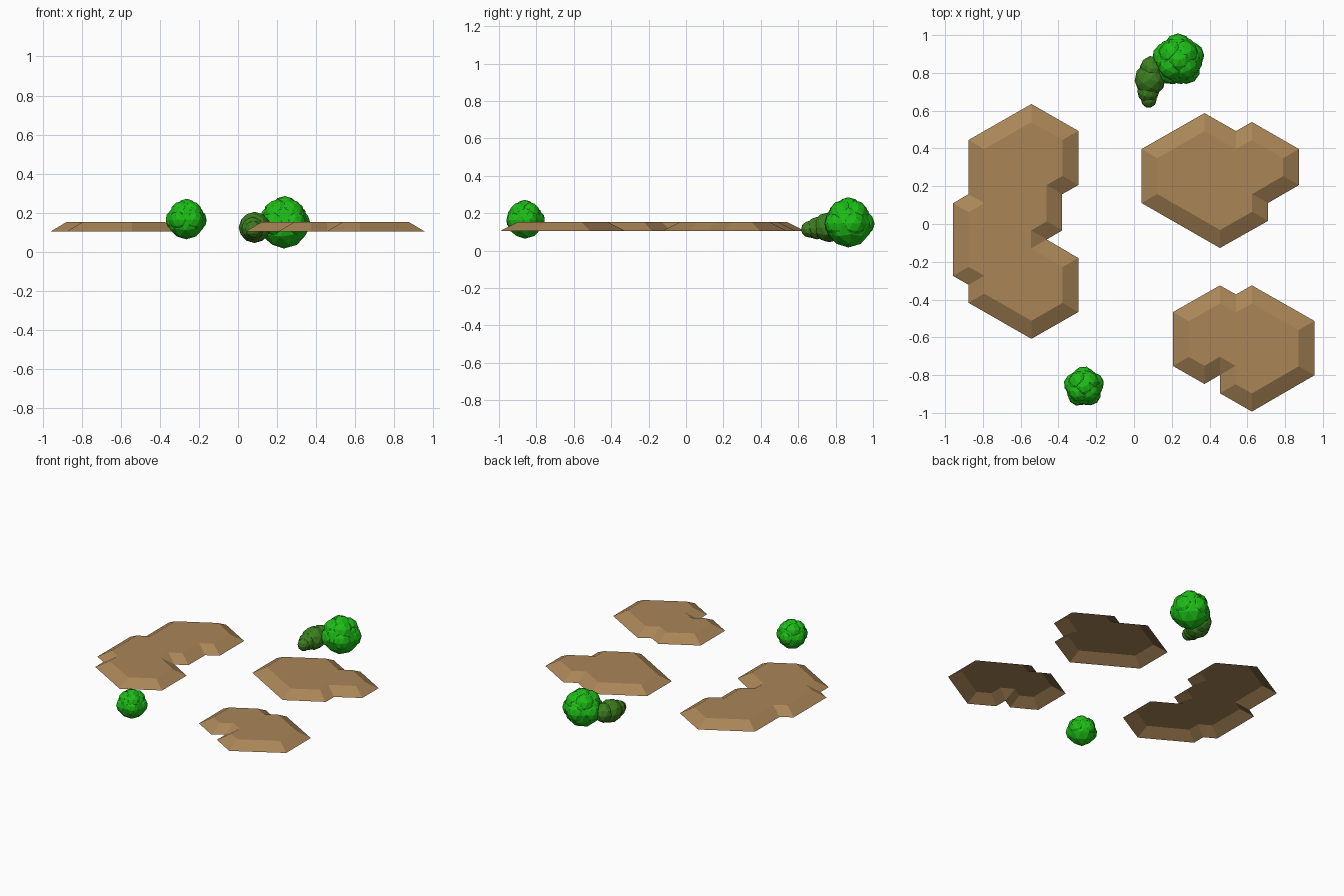
import bpy, bmesh, math, random
from mathutils import Vector, Matrix

if "Cube" in bpy.data.objects:
    bpy.data.objects.remove(bpy.data.objects["Cube"])

random.seed(4)
Z_LOW, Z_TOP, SLOPE = 0.105, 0.154, 0.083


def material(name, rgb):
    m = bpy.data.materials.new(name)
    m.diffuse_color = (*rgb, 1)
    m.use_nodes = True
    m.node_tree.nodes["Principled BSDF"].inputs["Base Color"].default_value = m.diffuse_color
    return m


earth = material("earth", (0.40, 0.235, 0.095))
leaf = material("bright_leaf", (0.012, 0.50, 0.008))
dark_leaf = material("dark_leaf", (0.045, 0.21, 0.014))


def finish(bm, name, mat):
    me = bpy.data.meshes.new(name)
    bm.to_mesh(me)
    bm.free()
    me.materials.append(mat)
    ob = bpy.data.objects.new(name, me)
    bpy.context.collection.objects.link(ob)
    return ob


def plateau(name, outline):
    """Flat top with sloping skirt, open below; outline is counter-clockwise."""
    pts = [Vector(p) for p in outline]
    n = len(pts)
    bm = bmesh.new()
    low = [bm.verts.new((p.x, p.y, Z_LOW)) for p in pts]
    inner = []
    for i, p in enumerate(pts):
        a = (p - pts[i - 1]).normalized()
        b = (pts[(i + 1) % n] - p).normalized()
        normals = [Vector((-a.y, a.x)), Vector((-b.y, b.x))]
        # very sharp inward corners get a blunted inner edge
        if normals[0].dot(normals[1]) < -0.2:
            normals.insert(1, (normals[0] + normals[1]).normalized())
        group = []
        for u, v in zip(normals, normals[1:]):
            q = p + SLOPE * (u + v) / (1 + u.dot(v))
            group.append(bm.verts.new((q.x, q.y, Z_TOP)))
        inner.append(group)
    bm.faces.new([v for g in inner for v in g])
    for i in range(n):
        j = (i + 1) % n
        bm.faces.new((low[i], low[j], inner[j][0], inner[i][-1]))
        if len(inner[i]) == 2:
            bm.faces.new((low[i], inner[i][1], inner[i][0]))
    return finish(bm, name, earth)


def bush(name, mat, balls):
    """Clump of faceted balls: (centre, radii)."""
    bm = bmesh.new()
    for centre, radii in balls:
        turn = Matrix.Rotation(random.uniform(0, math.pi), 4, 'Z')
        mat4 = Matrix.Translation(centre) @ Matrix.Diagonal((*radii, 1)) @ turn
        bmesh.ops.create_icosphere(bm, subdivisions=2, radius=1, matrix=mat4)
    return finish(bm, name, mat)


def round_bush(name, centre, r, lobe_r):
    """Core ball with overlapping lobes around its middle and top."""
    c = Vector(centre)
    balls = [(c, (r, r, r))]
    for count, tilt, start in ((5, 0.0, 0.35), (4, 0.85, 0.8), (1, 1.5, 0)):
        for k in range(count):
            t = start + k * math.tau / count
            d = Vector((math.cos(t) * math.cos(tilt),
                        math.sin(t) * math.cos(tilt), math.sin(tilt)))
            balls.append((c + d * (r * 1.1 - lobe_r), (lobe_r,) * 3))
    return bush(name, leaf, balls)


# Brown plateaus
plateau("left_plateau", [
    (-.543, .635), (-.876, .445), (-.876, .158), (-.958, .11), (-.958, -.275),
    (-.876, -.322), (-.876, -.417), (-.543, -.608), (-.295, -.466),
    (-.295, -.18), (-.462, -.082), (-.38, -.034), (-.38, .158),
    (-.295, .206), (-.295, .493)])
plateau("back_right_plateau", [
    (.373, .587), (.04, .397), (.04, .111), (.455, -.127), (.709, .016),
    (.709, .111), (.873, .206), (.873, .397), (.624, .54), (.54, .492)])
plateau("front_right_plateau", [
    (.455, -.325), (.207, -.466), (.207, -.752), (.373, -.847), (.455, -.799),
    (.455, -.896), (.624, -.993), (.955, -.801), (.955, -.513),
    (.624, -.325), (.54, -.373)])

# Bushes
round_bush("large_bush", (.235, .868, .145), .128, .075)
round_bush("front_bush", (-.265, -.862, .163), .099, .058)
bush("dark_bush", dark_leaf, [
    ((.085, .765, .125), (.082, .09, .08)),
    ((.095, .82, .13), (.065, .07, .07)),
    ((.075, .70, .12), (.058, .06, .06)),
    ((.078, .66, .115), (.042, .045, .045))])
